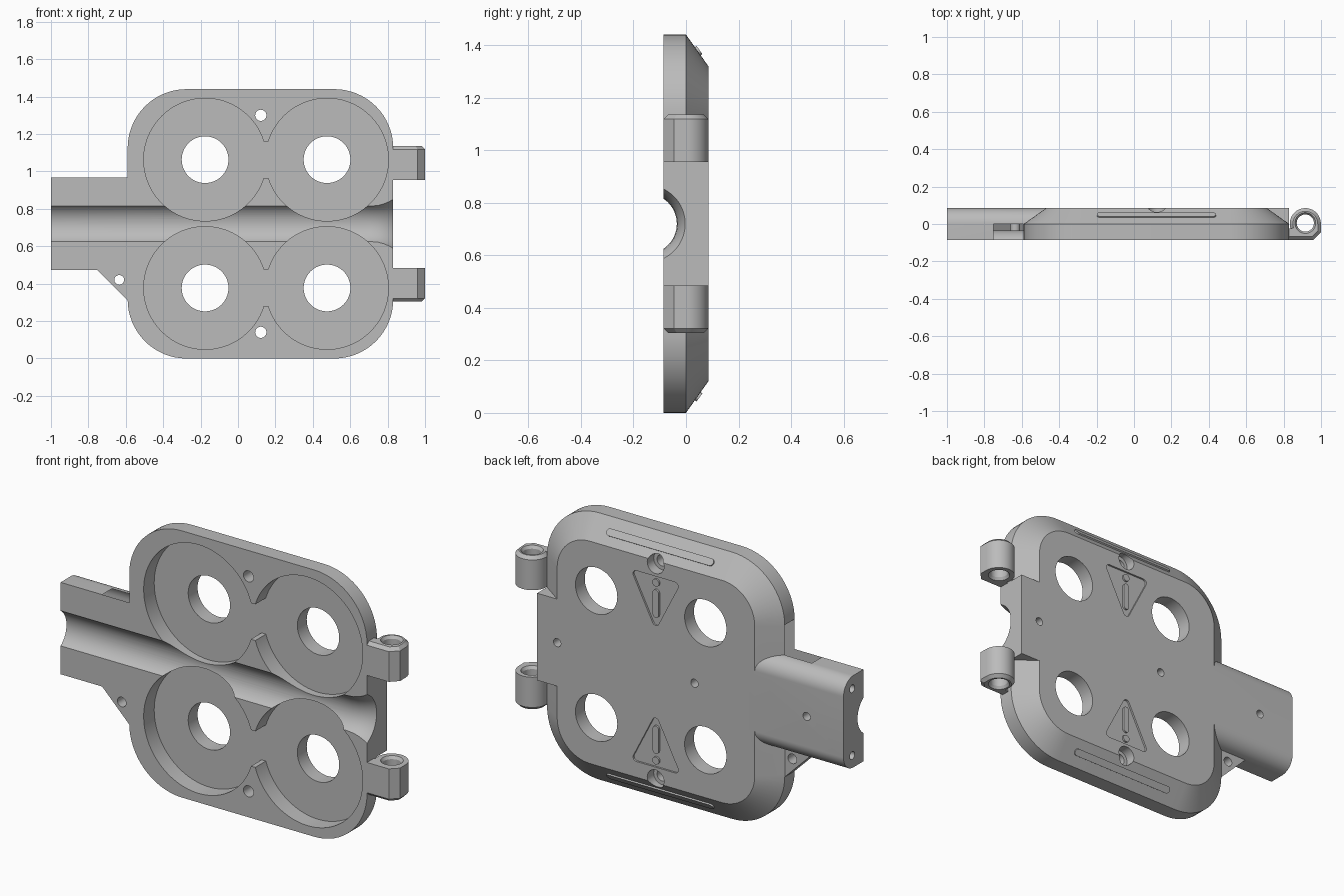
import bpy, bmesh, math
from mathutils import Vector

if "Cube" in bpy.data.objects:
    bpy.data.objects.remove(bpy.data.objects["Cube"])

FRONT, BACK, MID = -0.085, 0.085, 0.72   # depth limits and mirror height

grey = bpy.data.materials.new("plain_grey")
grey.use_nodes = True
grey.diffuse_color = (0.5, 0.5, 0.5, 1)
grey.node_tree.nodes["Principled BSDF"].inputs["Base Color"].default_value = (0.5, 0.5, 0.5, 1)


def loft(name, rings):
    """Closed solid through rings of equal point count."""
    bm = bmesh.new()
    loops = [[bm.verts.new(p) for p in ring] for ring in rings]
    n = len(loops[0])
    for a, b in zip(loops, loops[1:]):
        for i in range(n):
            j = (i + 1) % n
            bm.faces.new((a[i], a[j], b[j], b[i]))
    bm.faces.new(loops[0][::-1])
    bm.faces.new(loops[-1])
    bmesh.ops.recalc_face_normals(bm, faces=bm.faces)
    mesh = bpy.data.meshes.new(name)
    bm.to_mesh(mesh)
    bm.free()
    mesh.materials.append(grey)
    obj = bpy.data.objects.new(name, mesh)
    bpy.context.collection.objects.link(obj)
    return obj


def arc(cx, cy, r, a0, a1, n):
    return [(cx + r * math.cos(a0 + (a1 - a0) * i / n),
             cy + r * math.sin(a0 + (a1 - a0) * i / n)) for i in range(n + 1)]


def circle(cx, cy, r, n=64):
    return arc(cx, cy, r, 0, math.tau, n)[:-1]


def rounded(centres, r, n=16):
    """Outline around counter-clockwise corner centres at distance r."""
    pts = []
    for i, p in enumerate(centres):
        q, s = centres[i - 1], centres[(i + 1) % len(centres)]
        a0 = math.atan2(p[1] - q[1], p[0] - q[0]) - math.pi / 2
        a1 = math.atan2(s[1] - p[1], s[0] - p[0]) - math.pi / 2
        while a1 <= a0 + 1e-6:
            a1 += math.tau
        pts += arc(p[0], p[1], r, a0, a1, n)
    return pts


def at_y(outline, y, side=1):
    return [(x, y, MID + side * h) for x, h in outline]


def plate(name, outline, y0, y1, side=1):
    return loft(name, [at_y(outline, y0, side), at_y(outline, y1, side)])


def rect(x0, x1, h0, h1):
    return [(x0, h0), (x1, h0), (x1, h1), (x0, h1)]


def combine(target, tool, operation):
    mod = target.modifiers.new("cut", 'BOOLEAN')
    mod.operation, mod.solver, mod.object = operation, 'EXACT', tool
    bpy.context.view_layer.objects.active = target
    bpy.ops.object.modifier_apply(modifier=mod.name)
    bpy.data.objects.remove(tool)


# Shell: rounded plate with a sloped rim on the back
corners = rect(-0.275, 0.515, -0.405, 0.405)
shell = loft("shell", [at_y(rounded(corners, 0.315), FRONT),
                       at_y(rounded(corners, 0.315), 0),
                       at_y(rounded(corners, 0.195), BACK)])


def add(tool):
    combine(shell, tool, 'UNION')


def cut(tool):
    combine(shell, tool, 'DIFFERENCE')


# Flat land between the hinge lugs
add(plate("land", rect(0.4, 0.83, -0.235, 0.235), -0.05, BACK))

# Handle with rounded back edges
section = [(FRONT, -0.248)] + arc(0, -0.163, 0.085, -math.pi / 2, 0, 14) \
    + arc(0, 0.163, 0.085, 0, math.pi / 2, 14) + [(FRONT, 0.248)]
add(loft("handle", [[(x, y, MID + h) for y, h in section] for x in (-1, -0.42)]))

# Gussets and hinge lugs, above and below
lug = [(0.76, FRONT), (0.96, FRONT), (1.0, -0.045)] \
    + arc(0.916, 0.002, 0.083, 0, math.radians(200), 32) + [(0.76, -0.04)]
lug_in = [(0.916 + (x - 0.916) * 0.8, y * 0.8) for x, y in lug]
for side in (1, -1):
    add(plate("gusset", [(-0.76, 0.2), (-0.5, 0.2), (-0.5, 0.5), (-0.755, 0.245)], FRONT, 0, side))
    add(loft("lug", [[(x, y, MID + side * h) for x, y in outline]
                     for outline, h in ((lug, 0.235), (lug, 0.398), (lug_in, 0.415))]))

# Channel along the front, flared at the hinge end
flare = [(-1.1, 0.115), (0.71, 0.115), (0.75, 0.118), (0.78, 0.125),
         (0.81, 0.136), (0.83, 0.147), (0.86, 0.165)]
cut(loft("channel", [[(x, y, z) for y, z in circle(-0.15, MID, r)] for x, r in flare]))

# Pockets, openings and holes, above and below
for side in (1, -1):
    for x in (-0.176, 0.476):
        cut(plate("pocket", circle(x, 0.343, 0.328, 96), -0.2, 0.005, side))
        cut(plate("opening", circle(x, 0.343, 0.125), -0.2, 0.2, side))
    cut(plate("neck", rect(0.13, 0.17, 0.245, 0.44), -0.2, 0.005, side))
    cut(plate("screw_hole", circle(0.122, 0.58, 0.03, 32), -0.2, 0.2, side))
    cut(plate("counterbore", circle(0.122, 0.58, 0.05, 32), 0.03, 0.2, side))
    cut(plate("gusset_hole", circle(-0.635, 0.3, 0.026, 32), -0.2, 0.2, side))
    cut(loft("pin_hole", [[(x, y, MID + side * h) for x, y in circle(0.916, 0.005, r, 48)]
                          for h, r in ((0.225, 0.062), (0.25, 0.046), (0.4, 0.046), (0.425, 0.062))]))
    cut(loft("end_hole", [[(x, y, z) for y, z in circle(0.01, MID + side * 0.18, 0.021, 32)]
                          for x in (-1.1, -0.85)]))
    cut(plate("triangle", rounded([(0.122, 0.27), (0.237, 0.495), (0.007, 0.495)], 0.02, 8),
              BACK - 0.01, 0.2, side))
for x in (0.71, -0.11, -0.78):
    cut(plate("blind_hole", circle(x, 0, 0.022, 32), 0.02, 0.2))

# Warning marks and raised ribs on the back
parts = [shell]
slope = Vector((0, BACK, -0.12)).normalized()
normal = Vector((0, 0.12, BACK)).normalized()
for side, tag in ((1, "upper"), (-1, "lower")):
    parts.append(plate(tag + "_mark_dot", circle(0.122, 0.48, 0.02, 32), 0.07, BACK, side))
    parts.append(plate(tag + "_mark_bar", rounded([(0.122, 0.31), (0.122, 0.425)], 0.018),
                       0.07, BACK, side))
    rings = []
    for lift in (-0.01, 0.008):
        ring = []
        for u, v in rounded([(-0.18, 0), (0.42, 0)], 0.019):
            p = Vector((u, 0.045, 0.6565)) + slope * v + normal * lift
            ring.append((p.x, p.y, MID + side * p.z))
        rings.append(ring)
    parts.append(loft(tag + "_rib", rings))

# Smooth curves, sharp edges
bpy.ops.object.select_all(action='DESELECT')
for obj in parts:
    obj.select_set(True)
bpy.context.view_layer.objects.active = shell
bpy.ops.object.shade_smooth_by_angle(angle=math.radians(25))
